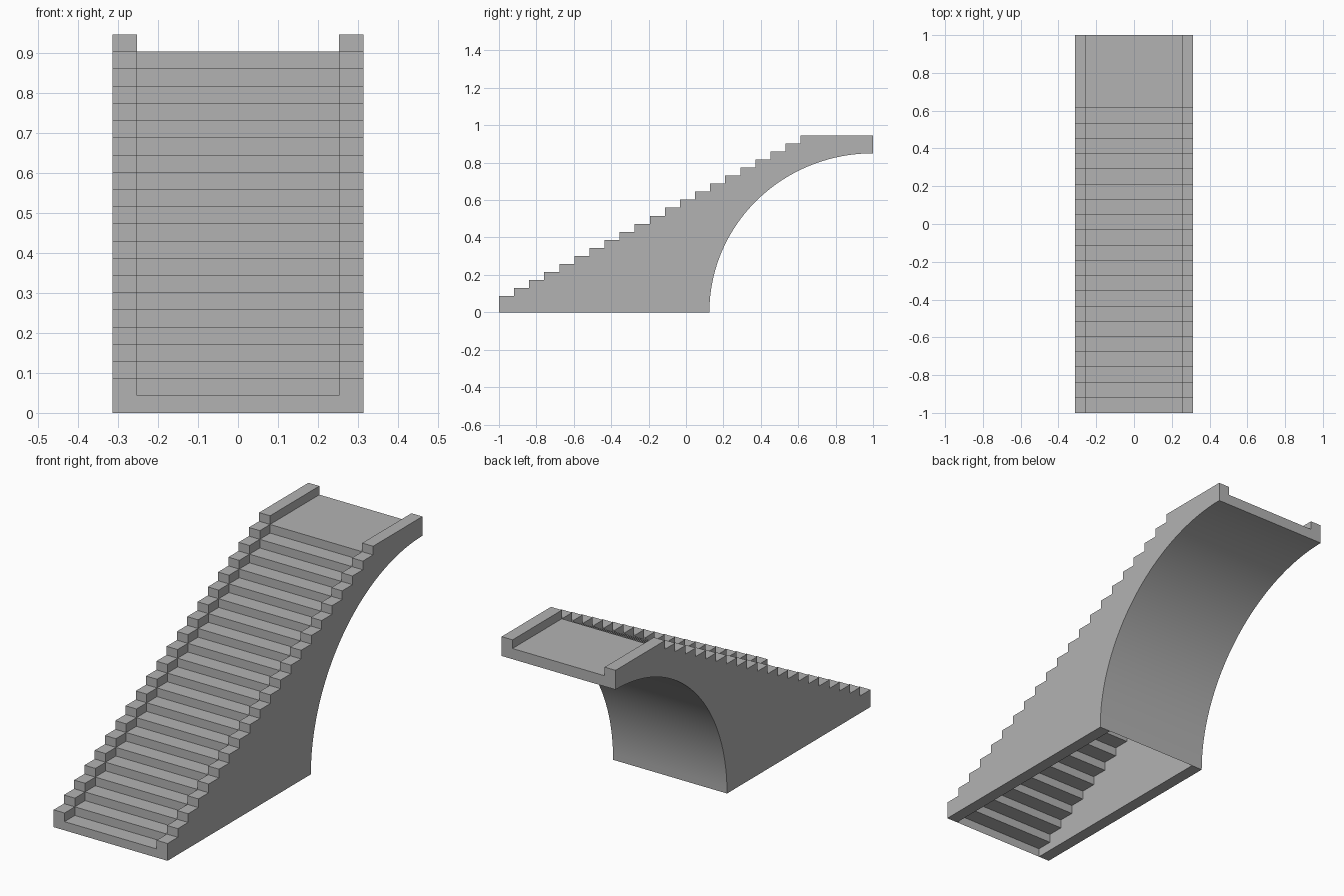
import bpy
import bmesh
import math

cube = bpy.data.objects.get("Cube")
if cube:
    bpy.data.objects.remove(cube, do_unlink=True)

STEPS = 21
RISE = 0.043
RUN = 1.613 / (STEPS - 1)
HALF_WIDTH = 0.313
INNER = 0.253
ARCH_FOOT, ARCH_TOP = 0.125, 0.85
ARCH_SEGMENTS = 40

stone = bpy.data.materials.new("grey stone")
stone.use_nodes = True
grey = (0.45, 0.45, 0.45, 1)
stone.diffuse_color = grey
stone.node_tree.nodes["Principled BSDF"].inputs["Base Color"].default_value = grey


def stair_profile(lift):
    """Stepped top, back edge and arched underside as (y, z) points."""
    pts = [(-1, 0)]
    for i in range(STEPS):
        y = -1 + i * RUN
        z = (i + 1) * RISE + lift
        end = 1 if i == STEPS - 1 else y + RUN
        pts += [(y, z), (end, z)]
    for i in range(ARCH_SEGMENTS + 1):
        a = math.pi / 2 * (1 - i / ARCH_SEGMENTS)
        pts.append((1 - (1 - ARCH_FOOT) * math.cos(a), ARCH_TOP * math.sin(a)))
    return pts


def extrude_profile(name, pts, x0, x1, solid):
    """Sweep a profile along x; a solid gets a base and two end caps."""
    bm = bmesh.new()
    left = [bm.verts.new((x0, y, z)) for y, z in pts]
    right = [bm.verts.new((x1, y, z)) for y, z in pts]
    n = len(pts)
    for i in range(n if solid else n - 1):
        j = (i + 1) % n
        bm.faces.new((left[i], right[i], right[j], left[j]))
    if solid:
        bm.faces.new(left)
        bm.faces.new(right)
        bmesh.ops.recalc_face_normals(bm, faces=bm.faces)
    mesh = bpy.data.meshes.new(name)
    bm.to_mesh(mesh)
    bm.free()
    mesh.materials.append(stone)
    obj = bpy.data.objects.new(name, mesh)
    bpy.context.collection.objects.link(obj)
    bpy.ops.object.select_all(action="DESELECT")
    obj.select_set(True)
    bpy.context.view_layer.objects.active = obj
    bpy.ops.object.shade_smooth_by_angle(angle=math.radians(20))
    return obj


# Solid stepped side walls, one step higher than the treads
walls = stair_profile(RISE)
extrude_profile("right_side_wall", walls, -HALF_WIDTH, -INNER, True)
extrude_profile("left_side_wall", walls, INNER, HALF_WIDTH, True)

# Hollow flight of steps and arch between the walls, open underneath
extrude_profile("steps_and_arch", stair_profile(0), -INNER, INNER, False)
